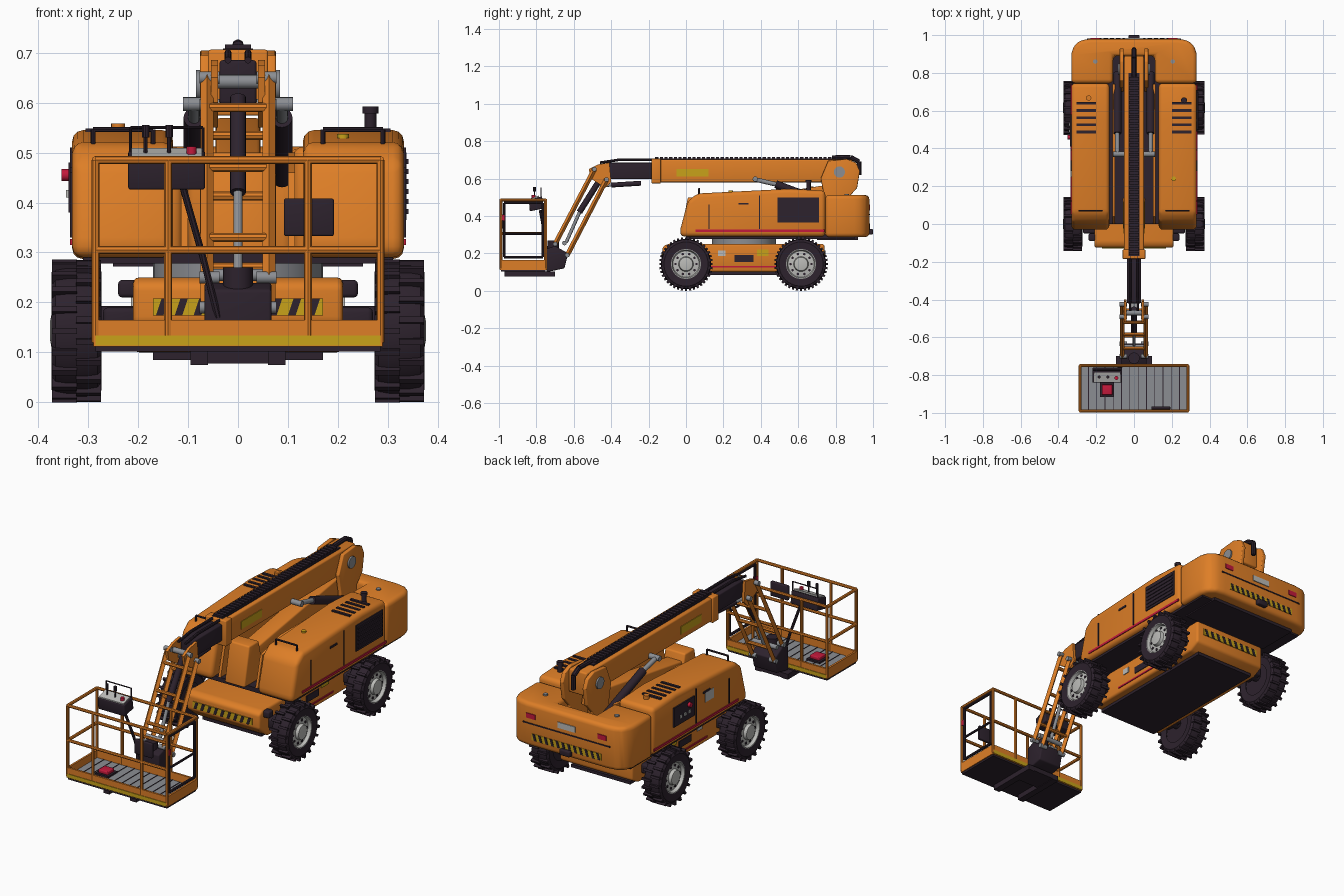
import bpy, bmesh, math
from mathutils import Vector, Matrix

if "Cube" in bpy.data.objects:
    bpy.data.objects.remove(bpy.data.objects["Cube"])
made = []


def material(name, *rgb):
    m = bpy.data.materials.new(name)
    m.use_nodes = True
    m.diffuse_color = (*rgb, 1)
    m.node_tree.nodes["Principled BSDF"].inputs["Base Color"].default_value = (*rgb, 1)
    return m


orange = material("orange paint", .73, .21, .02)
dark = material("black rubber", .026, .016, .026)
grey = material("steel grey", .26, .27, .29)
pale = material("light grey", .5, .5, .48)
yellow = material("warning yellow", .58, .36, .01)
red = material("signal red", .55, .01, .045)


def finish(name, mat, bm, bevel=0):
    bmesh.ops.recalc_face_normals(bm, faces=bm.faces[:])
    if bevel:
        sharp = [e for e in bm.edges if e.calc_face_angle(0) > .4]
        bmesh.ops.bevel(bm, geom=sharp, offset=bevel, segments=3, profile=.5,
                        affect='EDGES', clamp_overlap=True)
    mesh = bpy.data.meshes.new(name)
    bm.to_mesh(mesh)
    bm.free()
    mesh.materials.append(mat)
    ob = bpy.data.objects.new(name, mesh)
    bpy.context.collection.objects.link(ob)
    made.append(ob)
    return ob


def box(name, mat, xs, ys, zs, bevel=0):
    """Block spanning the given ranges"""
    bm = bmesh.new()
    size = [abs(r[1] - r[0]) for r in (xs, ys, zs)]
    mid = [(r[1] + r[0]) / 2 for r in (xs, ys, zs)]
    bmesh.ops.create_cube(bm, size=1, matrix=Matrix.Translation(mid) @ Matrix.Diagonal((*size, 1)))
    return finish(name, mat, bm, bevel)


def prism(name, mat, axis, span, pts, bevel=0):
    """Outline in the two other axes, extruded along axis"""
    bm = bmesh.new()

    def place(p, d):
        c = list(p)
        c.insert("xyz".index(axis), d)
        return bm.verts.new(c)
    a, b = ([place(p, d) for p in pts] for d in span)
    bm.faces.new(a)
    bm.faces.new(b)
    for i in range(len(pts)):
        bm.faces.new((a[i - 1], a[i], b[i], b[i - 1]))
    return finish(name, mat, bm, bevel)


def rod(name, mat, p, q, r, sides=16):
    p, q = Vector(p), Vector(q)
    bm = bmesh.new()
    turn = (q - p).to_track_quat('Z', 'Y').to_matrix().to_4x4()
    bmesh.ops.create_cone(bm, cap_ends=True, segments=sides, radius1=r, radius2=r,
                          depth=(q - p).length, matrix=Matrix.Translation((p + q) / 2) @ turn)
    return finish(name, mat, bm)


def path(name, mat, pts, r, sides=8):
    for p, q in zip(pts, pts[1:]):
        rod(name, mat, p, q, r, sides)


def lathe(name, mat, profile, centre, side):
    """Spin (radius, offset) points round the x axis"""
    bm = bmesh.new()
    vs = [bm.verts.new((side * x, r, 0)) for r, x in profile]
    es = [bm.edges.new(p) for p in zip(vs, vs[1:])]
    bmesh.ops.spin(bm, geom=vs + es, cent=(0, 0, 0), axis=(1, 0, 0), angle=math.tau, steps=40)
    bmesh.ops.remove_doubles(bm, verts=bm.verts[:], dist=.0005)
    bmesh.ops.translate(bm, verts=bm.verts[:], vec=centre)
    return finish(name, mat, bm)


def hazard(name, y, z, half, count):
    """Yellow strip with slanted dark bars, on a face across y"""
    out = math.copysign(.004, y - .3)
    box(name, yellow, (-half, half), (y, y + out), (z, z + .034))
    step = 2 * half / count
    for i in range(count):
        x = -half + step * (i + .15)
        prism(name + "_bar", dark, 'y', (y, y + 1.5 * out),
              [(x, z), (x + step * .4, z), (x + step * .7, z + .034), (x + step * .3, z + .034)])


# Wheels, axles
tyre = [(.08, -.046), (.118, -.05), (.13, -.042), (.134, -.02), (.134, .02), (.13, .042), (.118, .05), (.08, .046)]
rim = [(.082, .046), (.076, .046), (.07, .03), (.04, .034), (.036, .05), (.02, .053), (0, .053)]
for y in (0, .615):
    rod("axle", dark, (-.3, y, .165), (.3, y, .165), .028)
    for s in (-1, 1):
        hub = Vector((s * .323, y, .143))
        lathe("tyre", dark, tyre, hub, s)
        lathe("wheel_rim", pale, rim, hub, s)
        rod("wheel_back", dark, hub - Vector((s * .04, 0, 0)), hub, .085, 24)
        box("axle_mount", dark, (s * .2, s * .27), (y - .05, y + .05), (.14, .19), .01)
        bm = bmesh.new()
        for i in range(40):
            spot = Matrix.Rotation(i * math.tau / 40, 4, 'X') @ Matrix.Translation(((i % 2 - .5) * .048, 0, .132))
            bmesh.ops.create_cube(bm, size=1, matrix=spot @ Matrix.Diagonal((.05, .012, .022, 1)))
        finish("tread_lugs", dark, bm).location = hub
        for i in range(10):
            a = i * math.tau / 10
            c = hub + Vector((s * .028, .056 * math.cos(a), .056 * math.sin(a)))
            rod("rim_hole", dark, c, c + Vector((s * .007, 0, 0)), .007, 8)

# Chassis and slewing ring
prism("chassis", orange, 'x', (-.21, .21),
      [(-.125, .16), (-.125, .235), (-.1, .25), (.74, .25), (.74, .13), (.68, .1), (-.05, .1)], .012)
box("chassis_belly", dark, (-.17, .17), (-.05, .7), (.085, .101))
hazard("front_hazard", -.125, .174, .17, 9)
hazard("chassis_rear_hazard", .74, .18, .17, 9)
rod("slewing_ring", grey, (0, .31, .25), (0, .31, .28), .17, 32)
box("turntable", dark, (-.31, .31), (.0, .9), (.278, .302))
for s in (-1, 1):
    side = (s * .208, s * .214)
    box("chassis_stripe", red, side, (.13, .48), (.125, .133))
    box("chassis_label", pale, side, (.17, .21), (.185, .215))
    box("chassis_step", dark, side, (.26, .36), (.155, .19))
    box("chassis_warning", yellow, side, (.38, .44), (.185, .22))
    box("tie_down", dark, (s * .2, s * .24), (-.09, -.05), (.21, .245), .008)

# Engine and control hoods
hood = [(-.03, .29), (-.03, .33), (.01, .48), (.06, .52), (.55, .545), (.745, .535), (.745, .29)]
for s in (-1, 1):
    prism("hood", orange, 'x', (s * .13, s * .332), hood, .022)
    skin = (s * .33, s * .336)
    box("hood_stripe", red, skin, (.05, .74), (.315, .327))
    for y in (.12, .39):
        box("hood_seam", dark, skin, (y, y + .005), (.33, .46 if y < .2 else .51))
    box("hood_handle", dark, skin, (.28, .335), (.46, .47))
    for i in range(5):
        y = .48 + .038 * i
        box("hood_slot", dark, (s * .2, s * .305), (y, y + .014), (.53, .548))
    path("grab_rail", dark, [(s * .17, .07, .51), (s * .17, .07, .546), (s * .29, .07, .546), (s * .29, .07, .51)], .005)
box("grille", dark, (.33, .337), (.49, .71), (.365, .5))
for i in range(6):
    box("grille_slat", dark, (.335, .341), (.5, .7), (.377 + .02 * i, .387 + .02 * i))
box("ground_control", dark, (-.33, -.339), (.41, .58), (.38, .48))
rod("stop_button", red, (-.335, .46, .455), (-.353, .46, .455), .012)
for i in range(3):
    box("control_switch", pale, (-.338, -.344), (.45 + .035 * i, .465 + .035 * i), (.41, .425))
box("side_plate", pale, (-.33, -.335), (.25, .32), (.41, .46))
rod("exhaust", dark, (.265, .655, .53), (.265, .655, .58), .012)
rod("exhaust_cap", dark, (.265, .655, .578), (.265, .655, .592), .016)
rod("filler_cap", orange, (-.24, .667, .53), (-.24, .667, .558), .014)
rod("fuel_cap", yellow, (.21, .24, .525), (.21, .24, .537), .012)

# Counterweight, notched round the boom pivot
half = [(.11, .89), (.11, .745), (.332, .745), (.332, .9), (.318, .945), (.285, .972), (.23, .98)]
prism("counterweight", orange, 'z', (.287, .512), half + [(-x, y) for x, y in reversed(half)], .022)
box("counterweight_base", dark, (-.25, .25), (.7, .92), (.272, .29))
hazard("rear_hazard", .978, .325, .2, 12)
box("rear_groove", dark, (-.25, .25), (.975, .983), (.405, .411))
box("rear_plate", pale, (-.05, .05), (.975, .984), (.43, .46))
box("tow_hitch", dark, (-.03, .03), (.97, 1), (.3, .33), .006)
for s in (-1, 1):
    box("tail_light", red, (s * .18, s * .23), (.975, .984), (.435, .46))
    rod("lifting_eye", grey, (s * .205, .86, .51), (s * .205, .86, .518), .012)

# Turret and lower riser
pivot = [(.7, .3), (.74, .5), (.72, .6), (.76, .695), (.86, .705), (.91, .685), (.93, .64), (.915, .55), (.87, .5), (.88, .3)]
for s in (-1, 1):
    prism("pivot_cheek", orange, 'x', (s * .055, s * .076), pivot, .004)
    rod("pivot_pin", grey, (s * .07, .82, .635), (s * .084, .82, .635), .03, 20)
    prism("turret_side", orange, 'x', (s * .1, s * .114), [(.0, .3), (.04, .46), (.2, .5), (.74, .5), (.74, .3)])
    rod("lift_barrel", dark, (s * .088, .48, .57), (s * .088, .8, .45), .021)
    rod("lift_rod", grey, (s * .088, .37, .595), (s * .088, .49, .567), .012)
    rod("lift_pin", grey, (s * .05, .37, .597), (s * .11, .37, .597), .014)
prism("riser_arm", orange, 'x', (-.045, .045), [(.04, .38), (.08, .46), (.78, .57), (.8, .48), (.1, .36)], .008)
prism("boom_rest", orange, 'x', (-.058, .058), [(-.03, .3), (.01, .5), (.09, .5), (.14, .3)], .008)

# Telescopic boom with cable chain
box("main_boom", orange, (-.052, .052), (-.17, .89), (.58, .702), .008)
box("boom_collar", orange, (-.06, .06), (-.185, -.135), (.574, .706), .005)
box("inner_boom", dark, (-.037, .037), (-.42, -.17), (.597, .685), .006)
box("cable_tray", dark, (-.03, .03), (-.17, .8), (.7, .708))
for i in range(38):
    y = -.165 + .025 * i
    box("chain_link", dark, (-.026, .026), (y, y + .017), (.705, .716))
path("rear_hose", dark, [(0, .78, .712), (0, .88, .715), (0, .925, .69), (0, .925, .62)], .012)
rod("level_cylinder", dark, (0, -.4, .565), (0, -.24, .575), .013)
rod("level_rod", grey, (0, -.46, .56), (0, -.39, .566), .008)
for s in (-1, 1):
    box("boom_warning", yellow, (s * .05, s * .055), (-.05, .12), (.612, .652))
    path("boom_hose", dark, [(s * .02, -.15, .7), (s * .02, -.36, .7), (s * .02, -.46, .685)], .007)

# Jib parallelogram
top_back, top_front = Vector((0, -.425, .595)), Vector((0, -.49, .65))
low_back, low_front = Vector((0, -.635, .19)), Vector((0, -.7, .25))
for s in (-1, 1):
    off = Vector((s * .062, 0, 0))
    prism("jib_head", orange, 'x', (s * .04, s * .054),
          [(-.41, .685), (-.47, .675), (-.52, .65), (-.51, .6), (-.43, .55), (-.4, .58)])
    for a, b in ((top_back, low_back), (top_front, low_front)):
        rod("jib_link", orange, a + off, b + off, .013, 4)
        for end in (a, b):
            rod("jib_pin", grey, end + off * .6, end + off * 1.25, .012)
for t in (.15, .45, .8):
    for a, b in ((top_back, low_back), (top_front, low_front)):
        c = a.lerp(b, t)
        rod("jib_crossbar", orange, c - Vector((.062, 0, 0)), c + Vector((.062, 0, 0)), .009, 8)
rod("head_roller", grey, (-.045, -.47, .642), (.045, -.47, .642), .014)
rod("jib_barrel", dark, (0, -.45, .61), (0, -.57, .42), .016)
rod("jib_rod", grey, (0, -.56, .44), (0, -.64, .26), .009)
rod("lower_pin", grey, (-.07, -.65, .255), (.07, -.65, .255), .012)
prism("basket_bracket", dark, 'x', (-.067, .067), [(-.745, .1), (-.745, .225), (-.7, .24), (-.63, .2), (-.65, .12)], .006)
rod("basket_rotator", dark, (0, -.71, .12), (0, -.71, .27), .03)

# Work basket
X, FRONT, BACK, TOP, MID = .285, -.99, -.75, .485, .305
box("basket_floor", grey, (-X, X), (FRONT, BACK), (.115, .126))
box("basket_underside", dark, (-X, X), (FRONT, BACK), (.102, .116))
for i in range(1, 13):
    x = -X + i * 2 * X / 13
    box("floor_groove", dark, (x - .002, x + .002), (FRONT, BACK), (.12, .128))
for y in (FRONT, BACK):
    box("toe_board", orange, (-X - .004, X + .004), (y - .005, y + .005), (.112, .165))
    out = math.copysign(.008, y + .87)
    box("toe_stripe", yellow, (-X, X), (y, y + out), (.114, .134))
    for z in (MID, TOP):
        rod("basket_rail", orange, (-X, y, z), (X, y, z), .008, 8)
    for x in (-X, -.14, .14, X):
        rod("basket_post", orange, (x, y, .12), (x, y, TOP), .008, 8)
for s in (-1, 1):
    box("side_toe_board", orange, (s * X - .005, s * X + .005), (FRONT, BACK), (.112, .165))
    rod("side_rail", orange, (s * X, FRONT, TOP), (s * X, BACK, TOP), .008, 8)
    box("support_beam", dark, (s * .06, s * .095), (-.97, -.7), (.075, .103))
box("support_plate", dark, (-.095, .095), (-.82, -.7), (.078, .103))
rod("side_mid_rail", orange, (-X, FRONT, MID), (-X, BACK, MID), .008, 8)
gate = [(X, -.972, .18), (X, -.972, .47), (X, -.765, .47), (X, -.765, .18), (X, -.972, .18)]
path("gate_frame", dark, gate, .007)
rod("gate_bar", dark, (X, -.972, MID), (X, -.765, MID), .006, 8)
box("gate_latch", red, (X - .008, X + .008), (-.985, -.97), (.375, .405))

# Basket controls
prism("console", dark, 'x', (-.22, -.066), [(-.835, .425), (-.84, .485), (-.77, .505), (-.76, .44)], .005)
prism("console_top", pale, 'x', (-.213, -.072), [(-.836, .486), (-.836, .492), (-.785, .509), (-.785, .5)])
for x in (-.185, -.138):
    rod("joystick", dark, (x, -.81, .49), (x, -.81, .54), .004, 8)
    rod("joystick_knob", dark, (x, -.81, .53), (x, -.81, .555), .008, 10)
rod("console_stop", red, (-.093, -.815, .49), (-.093, -.815, .512), .01)
path("console_guard", dark, [(-.215, -.775, .49), (-.215, -.775, .55), (-.07, -.775, .55), (-.07, -.775, .49)], .003)
path("console_hose", dark, [(-.11, -.78, .43), (-.07, -.755, .29), (-.04, -.74, .17)], .007)
box("manual_box", dark, (.092, .192), (-.982, -.965), (.333, .408), .004)
box("pedal_base", dark, (-.18, -.105), (-.915, -.84), (.125, .135))
box("foot_pedal", red, (-.17, -.115), (-.905, -.85), (.134, .152), .004)

# Smooth round parts, keep hard edges
bpy.ops.object.select_all(action='DESELECT')
for ob in made:
    ob.select_set(True)
bpy.context.view_layer.objects.active = made[0]
bpy.ops.object.shade_smooth_by_angle(angle=math.radians(35))
